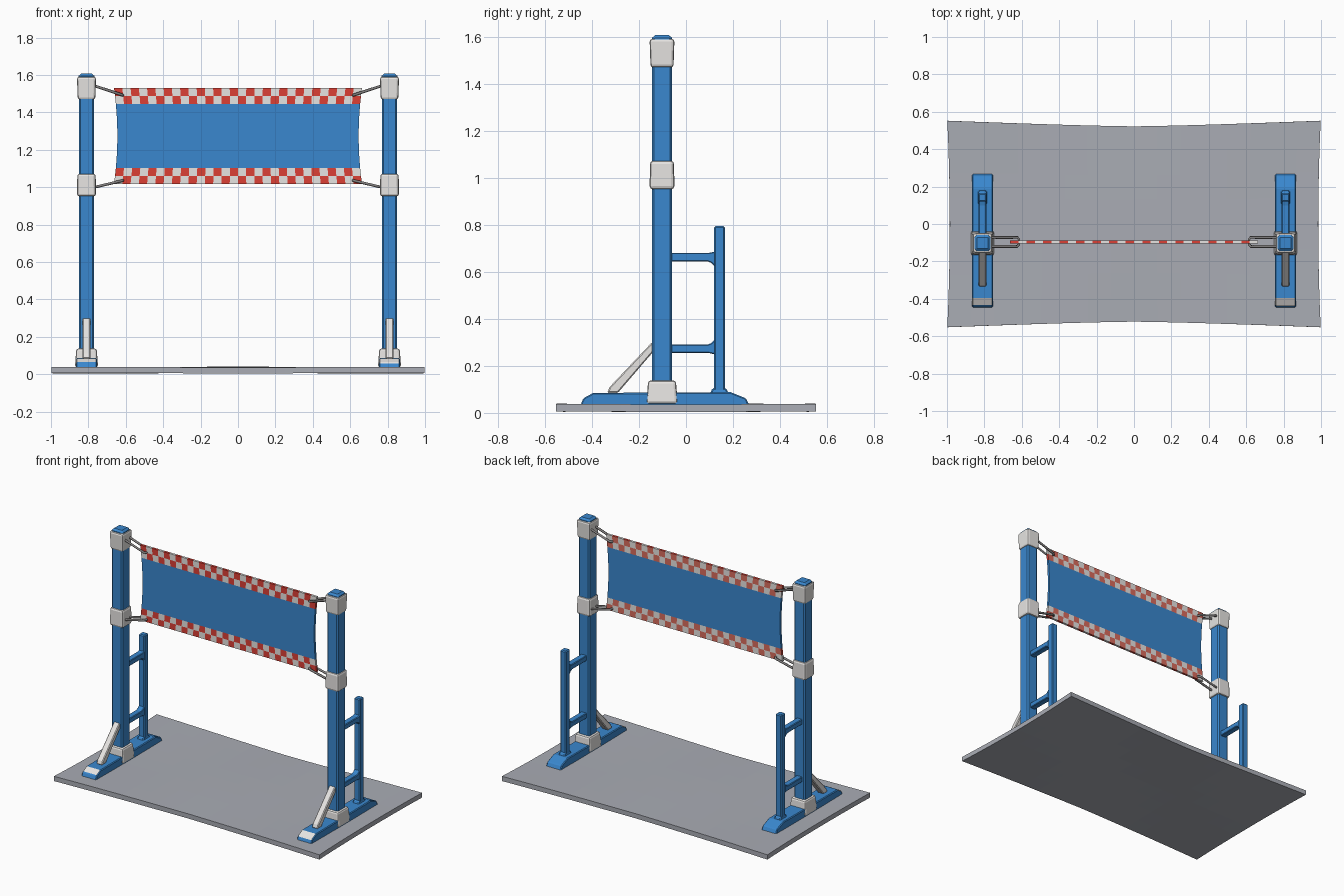
import bpy, bmesh, math
from mathutils import Vector

if "Cube" in bpy.data.objects:
    bpy.data.objects.remove(bpy.data.objects["Cube"])


def mat(name, rgb):
    m = bpy.data.materials.new(name)
    m.diffuse_color = (*rgb, 1)
    m.use_nodes = True
    m.node_tree.nodes["Principled BSDF"].inputs["Base Color"].default_value = m.diffuse_color
    return m


BLUE = mat("blue", (0.042, 0.245, 0.62))
WHITE = mat("off_white", (0.84, 0.82, 0.80))
RED = mat("red", (0.72, 0.05, 0.035))
FADED = mat("faded_red", (0.70, 0.15, 0.11))
GREY = mat("mat_grey", (0.40, 0.415, 0.46))
ROPE = mat("rope_grey", (0.23, 0.22, 0.22))


def finish(name, bm, mats, bevel=0.0, segs=1):
    bmesh.ops.recalc_face_normals(bm, faces=bm.faces)
    me = bpy.data.meshes.new(name)
    bm.to_mesh(me)
    bm.free()
    ob = bpy.data.objects.new(name, me)
    bpy.context.collection.objects.link(ob)
    for m in mats:
        me.materials.append(m)
    if bevel:
        b = ob.modifiers.new("bevel", 'BEVEL')
        b.width, b.segments = bevel, segs
    return ob


def block(name, c, size, m, bevel=0.0, segs=1, bottom=1.0, top=1.0):
    """Box with optional scaling of its bottom and top ends."""
    bm = bmesh.new()
    bmesh.ops.create_cube(bm, size=1)
    for v in bm.verts:
        k = top if v.co.z > 0 else bottom
        v.co = Vector((c[0] + v.co.x * size[0] * k, c[1] + v.co.y * size[1] * k,
                       c[2] + v.co.z * size[2]))
    return finish(name, bm, [m], bevel, segs)


def side_profile(name, x, width, pts, mats, bevel=0.0):
    """Extrude a (y, z) outline across x."""
    bm = bmesh.new()
    f = bm.faces.new([bm.verts.new((x - width / 2, y, z)) for y, z in pts])
    r = bmesh.ops.extrude_face_region(bm, geom=[f])
    vs = [g for g in r["geom"] if isinstance(g, bmesh.types.BMVert)]
    bmesh.ops.translate(bm, verts=vs, vec=(width, 0, 0))
    return finish(name, bm, mats, bevel)


# floor mat: thin sheet, edges drawn in slightly at the middle
bm = bmesh.new()
bmesh.ops.create_grid(bm, x_segments=16, y_segments=8, size=1)
for v in bm.verts:
    x, y = v.co.x, v.co.y
    v.co.y = y * (0.522 + 0.030 * abs(x) ** 1.3)
    v.co.x = x * (0.985 + 0.013 * y * y)
    v.co.z = 0.038 + 0.003 * math.cos(4 * x) * math.cos(2 * y)
plate = finish("floor_mat", bm, [GREY])
s = plate.modifiers.new("thickness", 'SOLIDIFY')
s.thickness, s.offset = 0.032, -1

PX, PY = 0.81, -0.102
for sx, tag in ((-1, "left"), (1, "right")):
    x = sx * PX
    # main post and its collars
    block(tag + "_post", (x, PY, 0.80), (0.082, 0.084, 1.52), BLUE, 0.008)
    block(tag + "_post_tip", (x, PY, 1.585), (0.092, 0.092, 0.044), BLUE, 0.012, 1, 1, 0.9)
    block(tag + "_top_collar", (x, PY, 1.53), (0.102, 0.106, 0.122), WHITE, 0.012, 2, 0.92, 1)
    block(tag + "_middle_collar", (x, PY, 1.012), (0.102, 0.106, 0.122), WHITE, 0.014, 2, 1, 0.96)
    block(tag + "_base_collar", (x, PY, 0.088), (0.124, 0.134, 0.10), WHITE, 0.012, 2, 1, 0.88)

    # foot rail with sloped ends, upper front slope pale
    foot = side_profile(tag + "_foot", x, 0.11,
                        [(-0.45, 0.03), (-0.437, 0.062), (-0.395, 0.085), (0.19, 0.088),
                         (0.255, 0.062), (0.27, 0.03)], [BLUE, WHITE], 0.005)
    for p in foot.data.polygons:
        if p.normal.y < -0.3 and p.normal.z > 0.6:
            p.material_index = 1

    # diagonal brace
    side_profile(tag + "_brace", x, 0.044,
                 [(-0.335, 0.085), (-0.325, 0.11), (-0.145, 0.30), (-0.135, 0.30),
                  (-0.135, 0.265), (-0.29, 0.085)], [WHITE], 0.005)

    # rear upright, with flared foot
    block(tag + "_rear_upright", (x, 0.142, 0.432), (0.044, 0.046, 0.724), BLUE, 0.006)
    block(tag + "_rear_upright_foot", (x, 0.142, 0.09), (0.056, 0.085, 0.03), BLUE, 0.006, 1, 1, 0.7)
    # rungs with gusseted ends
    for z, d, nm in ((0.663, -1, "upper"), (0.272, 1, "lower")):
        h = 0.018
        side_profile(tag + "_" + nm + "_rung", x, 0.042,
                     [(-0.07, z + d * h), (-0.04, z + d * h), (0.09, z + d * h),
                      (0.108, z + d * (h + 0.007)), (0.125, z + d * (h + 0.026)),
                      (0.125, z - d * (h + 0.006)), (0.10, z - d * h), (-0.07, z - d * h)],
                     [BLUE], 0.004)

    # rope loops tying the banner to the collars
    for za, zb, nm in ((1.545, 1.492, "upper"), (0.998, 1.036, "lower")):
        cu = bpy.data.curves.new(tag + "_" + nm + "_tie", 'CURVE')
        cu.dimensions = '3D'
        cu.bevel_depth, cu.bevel_resolution = 0.0075, 1
        sp = cu.splines.new('POLY')
        n = 16
        sp.points.add(n - 1)
        for i in range(n):
            a = 2 * math.pi * i / n
            u = 0.5 - 0.5 * max(-1, min(1, 1.25 * math.cos(a)))
            px = sx * (0.775 + (0.615 - 0.775) * u)
            py = -0.096 + 0.027 * max(-0.9, min(0.9, 1.4 * math.sin(a)))
            sp.points[i].co = (px, py, za + (zb - za) * u, 1)
        sp.use_cyclic_u = True
        cu.materials.append(ROPE)
        bpy.context.collection.objects.link(bpy.data.objects.new(cu.name, cu))

# banner: plain field between two chequered bands (faded on the back), ends curving in
levels = [1.018, 1.06, 1.102, 1.16, 1.22, 1.275, 1.33, 1.39, 1.445, 1.488, 1.53]
cols = 30
bm = bmesh.new()
sheets = []
for y, red in ((-0.104, 2), (-0.088, 3)):
    rows = []
    for z in levels:
        t = (z - 1.274) / 0.256
        w = 0.645 + 0.018 * t * t
        rows.append([bm.verts.new((w * (2 * i / cols - 1), y, z)) for i in range(cols + 1)])
    for r in range(len(levels) - 1):
        for i in range(cols):
            f = bm.faces.new((rows[r][i], rows[r][i + 1], rows[r + 1][i + 1], rows[r + 1][i]))
            if r < 2 or r > 7:
                f.material_index = red if (r + i) % 2 else 1
    sheets.append([v for row in rows for v in row])
# close the rim between the two sheets
back = dict(zip(*sheets))
for e in [e for e in bm.edges if e.is_boundary and e.verts[0] in back]:
    a, b = e.verts
    m = e.link_faces[0].material_index
    bm.faces.new((a, b, back[b], back[a])).material_index = m
finish("banner", bm, [BLUE, WHITE, RED, FADED])
